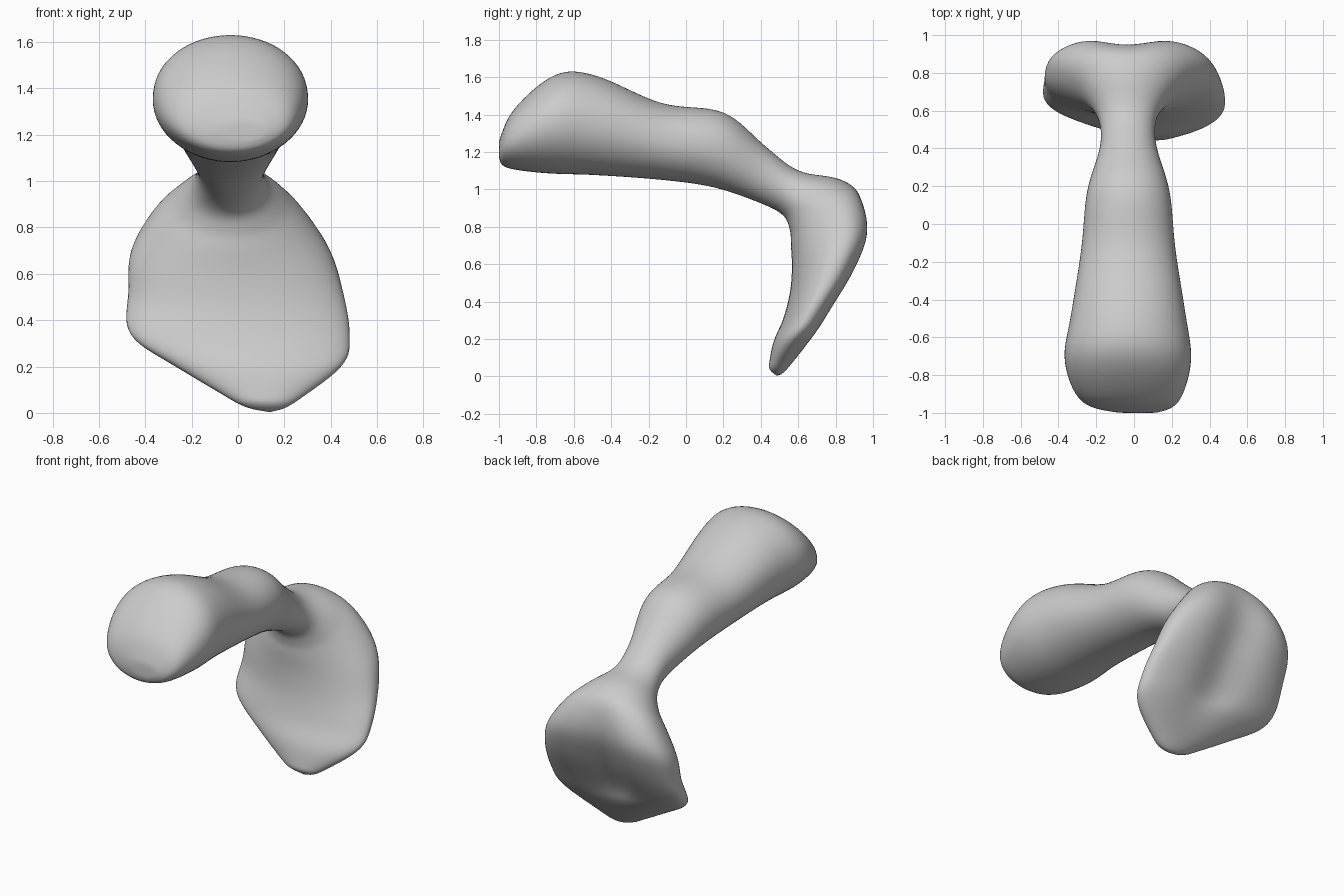
import bpy, bmesh, math

if "Cube" in bpy.data.objects:
    bpy.data.objects.remove(bpy.data.objects["Cube"])

SEG = 32   # vertices around
STEPS = 4  # interpolated rings between key sections

# Key sections: upper y,z / lower y,z / left x / right x
handle = [
    (-1.00, 1.26, -1.00, 1.17, -0.08, 0.12),
    (-0.92, 1.43, -0.96, 1.115, -0.28, 0.24),
    (-0.70, 1.615, -0.75, 1.085, -0.37, 0.305),
    (-0.48, 1.61, -0.48, 1.075, -0.335, 0.275),
    (-0.13, 1.46, -0.13, 1.05, -0.28, 0.22),
    (0.20, 1.415, 0.15, 1.01, -0.25, 0.19),
    (0.42, 1.235, 0.40, 0.925, -0.18, 0.12),
]
blade = [
    (0.60, 1.10, 0.52, 0.86, -0.19, 0.12),
    (0.81, 1.06, 0.555, 0.78, -0.27, 0.20),
    (0.95, 0.98, 0.56, 0.70, -0.37, 0.29),
    (1.005, 0.80, 0.565, 0.58, -0.465, 0.40),
    (0.94, 0.60, 0.555, 0.45, -0.475, 0.455),
    (0.80, 0.37, 0.52, 0.31, -0.47, 0.485),
    (0.70, 0.22, 0.465, 0.18, -0.27, 0.45),
    (0.52, 0.015, 0.44, 0.04, 0.02, 0.22),
]
keys = handle + blade


def spline(p0, p1, p2, p3, t):
    """Catmull-Rom blend of four sections."""
    return [0.5 * (2 * b + (c - a) * t + (2 * a - 5 * b + 4 * c - d) * t * t
                   + (3 * b - a - 3 * c + d) * t ** 3)
            for a, b, c, d in zip(p0, p1, p2, p3)]


def ring(bm, section, u):
    """Oval section; along the blade (u 0..1) the back is flatter and grooved."""
    uy, uz, ly, lz, x0, x1 = section
    cx, hw = (x0 + x1) / 2, (x1 - x0) / 2
    length = math.hypot(uy - ly, uz - lz)
    swell = math.sin(math.pi * u)
    groove = 0.1 * swell ** 2
    power = 0.92 - 0.17 * swell
    verts = []
    for i in range(SEG):
        a = 2 * math.pi * i / SEG
        c, s = math.cos(a), math.sin(a)
        t = 0.5 + 0.5 * math.copysign(abs(s) ** (power if s > 0 else 1), s)
        if s > 0:
            t -= groove / length * math.exp(-(c * hw / 0.15) ** 2)
        verts.append(bm.verts.new((cx + hw * c, ly + (uy - ly) * t, lz + (uz - lz) * t)))
    return verts


# Bent handle flowing through a neck into the hanging blade
bm = bmesh.new()
rings = []
last = len(keys) - 1
start = len(handle) + 1
for k in range(last * STEPS + 1):
    i = min(k // STEPS, last - 1)
    quad = [keys[min(max(i + d, 0), last)] for d in (-1, 0, 1, 2)]
    pos = k / STEPS
    u = min(max((pos - start) / (last - start), 0), 1)
    rings.append(ring(bm, spline(*quad, pos - i), u))
for a, b in zip(rings, rings[1:]):
    for i in range(SEG):
        j = (i + 1) % SEG
        bm.faces.new((a[i], a[j], b[j], b[i]))

# Closed ends
for r, tip in ((rings[0], (0.03, -1.0, 1.21)), (rings[-1], (0.14, 0.485, 0.0))):
    v = bm.verts.new(tip)
    for i in range(SEG):
        bm.faces.new((r[i], r[(i + 1) % SEG], v))
bmesh.ops.recalc_face_normals(bm, faces=bm.faces)
for f in bm.faces:
    f.smooth = True

mesh = bpy.data.meshes.new("bone_with_blade")
bm.to_mesh(mesh)
bm.free()
bone = bpy.data.objects.new("bone_with_blade", mesh)
bpy.context.collection.objects.link(bone)
sub = bone.modifiers.new("smooth", 'SUBSURF')
sub.levels = sub.render_levels = 1
